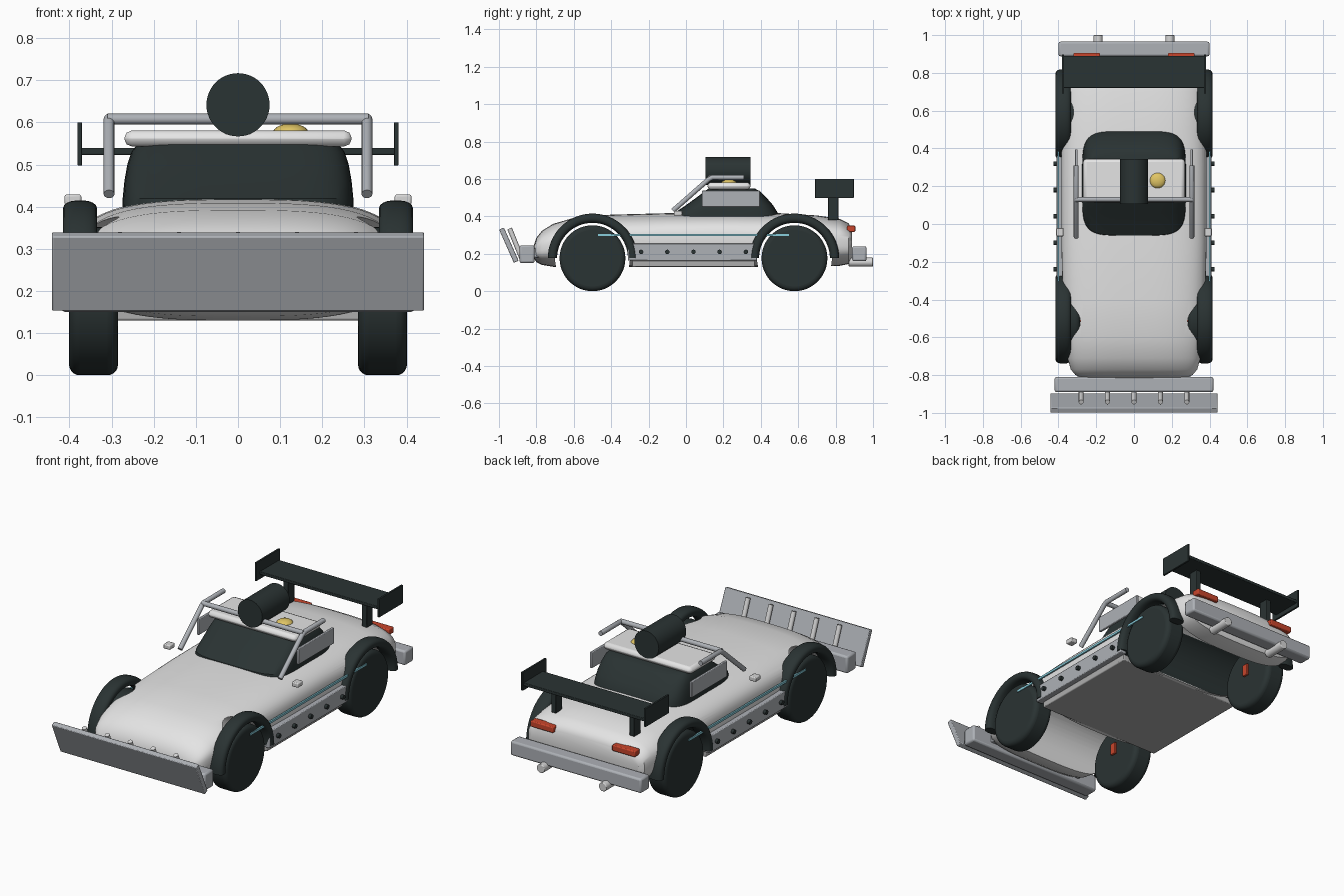
import bpy, bmesh
from math import sin, cos, pi, radians, hypot

cube = bpy.data.objects.get("Cube")
if cube:
    bpy.data.objects.remove(cube, do_unlink=True)


def material(name, r, g, b):
    m = bpy.data.materials.new(name)
    m.use_nodes = True
    m.diffuse_color = (r, g, b, 1)
    m.node_tree.nodes["Principled BSDF"].inputs["Base Color"].default_value = (r, g, b, 1)
    return m


WHITE = material("body white", .78, .78, .78)
DARK = material("charcoal", .023, .033, .033)
GREY = material("armour grey", .42, .44, .47)
STEEL = material("light steel", .68, .68, .68)
PLATE = material("underside grey", .42, .42, .42)
CYAN = material("pale cyan", .25, .62, .72)
YELLOW = material("lamp yellow", .75, .56, .13)
RED = material("lamp red", .58, .06, .025)

AXLES = (-.5, .58)
AXLE_Z = .176
meshes = []


def finish(bm, name, mat):
    bmesh.ops.recalc_face_normals(bm, faces=bm.faces)
    me = bpy.data.meshes.new(name)
    bm.to_mesh(me)
    bm.free()
    me.materials.append(mat)
    ob = bpy.data.objects.new(name, me)
    bpy.context.collection.objects.link(ob)
    meshes.append(ob)
    return ob


def add_bevel(ob, width, segments):
    mod = ob.modifiers.new("rounded edges", 'BEVEL')
    mod.width, mod.segments = width, segments
    mod.limit_method = 'ANGLE'
    return ob


def box(name, x, y, z, mat, bevel=.005, tilt=0):
    """Box from (min, max) pairs, optionally tilted about x."""
    bm = bmesh.new()
    bmesh.ops.create_cube(bm, size=1)
    ranges = (x, y, z)
    bmesh.ops.scale(bm, vec=[b - a for a, b in ranges], verts=bm.verts)
    ob = finish(bm, name, mat)
    ob.location = [(a + b) / 2 for a, b in ranges]
    ob.rotation_euler.x = tilt
    return add_bevel(ob, bevel, 2) if bevel else ob


def cylinder(name, loc, r, depth, axis, mat, bevel=0, sides=48):
    bm = bmesh.new()
    bmesh.ops.create_cone(bm, cap_ends=True, segments=sides, radius1=r, radius2=r, depth=depth)
    ob = finish(bm, name, mat)
    ob.location = loc
    ob.rotation_euler = (0, pi / 2, 0) if axis == 'x' else (pi / 2, 0, 0)
    return add_bevel(ob, bevel, 5) if bevel else ob


def superellipse(a, b, n, count):
    pts = []
    for i in range(count):
        t = 2 * pi * (i + .5) / count
        c, s = cos(t), sin(t)
        pts.append((a * abs(c) ** (2 / n) * (1 if c > 0 else -1),
                    b * abs(s) ** (2 / n) * (1 if s > 0 else -1)))
    return pts


def loft(name, rings, mat):
    bm = bmesh.new()
    rows = [[bm.verts.new(p) for p in ring] for ring in rings]
    for r0, r1 in zip(rows, rows[1:]):
        for i in range(len(r0)):
            j = (i + 1) % len(r0)
            bm.faces.new((r0[i], r0[j], r1[j], r1[i]))
    bm.faces.new(rows[0])
    bm.faces.new(rows[-1])
    return finish(bm, name, mat)


def tube(name, points, r, mat):
    cu = bpy.data.curves.new(name, 'CURVE')
    cu.dimensions = '3D'
    cu.bevel_depth, cu.bevel_resolution, cu.use_fill_caps = r, 4, True
    sp = cu.splines.new('POLY')
    sp.points.add(len(points) - 1)
    for p, co in zip(sp.points, points):
        p.co = (*co, 1)
    sp.use_smooth = True
    cu.materials.append(mat)
    ob = bpy.data.objects.new(name, cu)
    bpy.context.collection.objects.link(ob)


# Body shell: y, half width, bottom, top
stations = [(-.815, .27, .18, .24), (-.80, .31, .155, .285), (-.77, .335, .14, .323),
            (-.71, .352, .13, .36), (-.6, .368, .13, .392), (-.4, .377, .13, .409),
            (-.1, .385, .13, .417), (.2, .385, .13, .42), (.5, .385, .13, .417),
            (.7, .38, .13, .405), (.82, .37, .135, .387), (.87, .355, .145, .362),
            (.888, .33, .18, .33)]
rings = [[(px, y, (lo + hi) / 2 + pz) for px, pz in superellipse(w, (hi - lo) / 2, 3, 64)]
         for y, w, lo, hi in stations]
body = loft("body", rings, WHITE)
body.data.materials.append(DARK)

# Wheel wells cut straight through the body
for y in AXLES:
    cutter = cylinder("well_cutter", (0, y, AXLE_Z), .2, 1.2, 'x', WHITE, sides=64)
    mod = body.modifiers.new("well", 'BOOLEAN')
    mod.object, mod.solver = cutter, 'EXACT'
    bpy.context.view_layer.objects.active = body
    bpy.ops.object.modifier_apply(modifier=mod.name)
    meshes.remove(cutter)
    bpy.data.objects.remove(cutter, do_unlink=True)

# Dark front wall of the rear well
for f in body.data.polygons:
    near = hypot(f.center.y - AXLES[1], f.center.z - AXLE_Z) < .202
    f.material_index = int(near and f.normal.y > .5 and f.center.z > .135)

# Cabin glass and roof: z, half width, front y, back y
cabin = [(.38, .275, -.07, .50), (.42, .274, -.06, .49), (.46, .27, 0, .465),
         (.50, .263, .055, .43), (.53, .253, .095, .40), (.548, .24, .12, .37)]
loft("cabin_glass", [[(px, (a + b) / 2 + py, z) for px, py in superellipse(w, (b - a) / 2, 5, 56)]
                     for z, w, a, b in cabin], DARK)
box("roof", (-.27, .27), (.115, .345), (.543, .581), WHITE, .018)
cylinder("roof_barrel", (0, .225, .642), .075, .24, 'y', DARK)
bm = bmesh.new()
bmesh.ops.create_uvsphere(bm, u_segments=24, v_segments=12, radius=.042)
bmesh.ops.scale(bm, vec=(1, 1, .5), verts=bm.verts)
finish(bm, "roof_lamp", YELLOW).location = (.125, .23, .576)

# Roll cage cross bar, underside plate, bumpers
tube("cage_cross_bar", [(-.31, .13, .608), (.31, .13, .608)], .013, GREY)
box("underside_plate", (-.38, .38), (-.29, .37), (.13, .165), PLATE)
box("front_bumper", (-.42, .42), (-.89, -.81), (.15, .245), GREY, .01)
box("rear_bumper", (-.4, .4), (.888, .965), (.16, .24), GREY, .01)

# Plough blade with ribs on its back
box("plough", (-.442, .442), (-.961, -.933), (.149, .343), GREY, .004, radians(24))
for i in range(-2, 3):
    tube("plough_rib", [(i * .14, -.943, .335), (i * .14, -.88, .18)], .013, STEEL)

# Rear wing blade
box("wing_blade", (-.375, .375), (.72, .89), (.523, .54), DARK, .003)

for s in (-1, 1):
    def side(a, b):
        return tuple(sorted((s * a, s * b)))

    for y in AXLES:
        cylinder("wheel", (s * .343, y, AXLE_Z), .176, .116, 'x', DARK, .025)
        box("brake_caliper", side(.272, .288), (y - .018, y + .018), (.185, .25), RED, .003)
        # Arched fender flare swept over the wheel
        arch = []
        for k in range(33):
            t = pi * k / 32
            arch.append([(s * .375 + px, y + (.214 + pr) * cos(t), AXLE_Z + (.214 + pr) * sin(t))
                         for px, pr in superellipse(.041, .025, 2.6, 20)])
        loft("fender_flare", arch, DARK)

    # Side skirts with bolts, and the side stripe
    box("side_skirt", side(.37, .41), (-.31, .38), (.163, .255), GREY, .004)
    for k in range(5):
        cylinder("skirt_bolt", (s * .413, -.24 + k * .14, .21), .012, .025, 'x', DARK, sides=12)
    box("side_stripe", side(.396, .405), (-.47, .55), (.294, .306), CYAN, 0)

    # Window armour, mirror and cage leg
    box("window_armour", side(.298, .312), (.085, .395), (.45, .537), GREY, .003)
    box("mirror", side(.372, .412), (-.065, -.02), (.404, .429), STEEL, .005)
    tube("cage_leg", [(s * .306, -.07, .43), (s * .306, .12, .597), (s * .306, .14, .608),
                      (s * .306, .31, .608)], .013, GREY)

    # Wing posts and end plates
    box("wing_post", side(.225, .255), (.76, .815), (.38, .53), DARK, .003)
    box("wing_end_plate", side(.37, .381), (.69, .897), (.498, .6), DARK, .002)

    # Tail lamp, exhaust, bumper bracket
    box("tail_lamp", side(.18, .32), (.86, .905), (.317, .35), RED)
    cylinder("exhaust", (s * .19, .935, .155), .024, .13, 'y', STEEL, .004, 24)
    box("bumper_bracket", side(.16, .3), (-.83, -.77), (.18, .23), GREY, .003)

# Smooth shading with sharp edges kept
bpy.ops.object.select_all(action='DESELECT')
for ob in meshes:
    ob.select_set(True)
bpy.context.view_layer.objects.active = body
bpy.ops.object.shade_smooth_by_angle(angle=radians(35))
